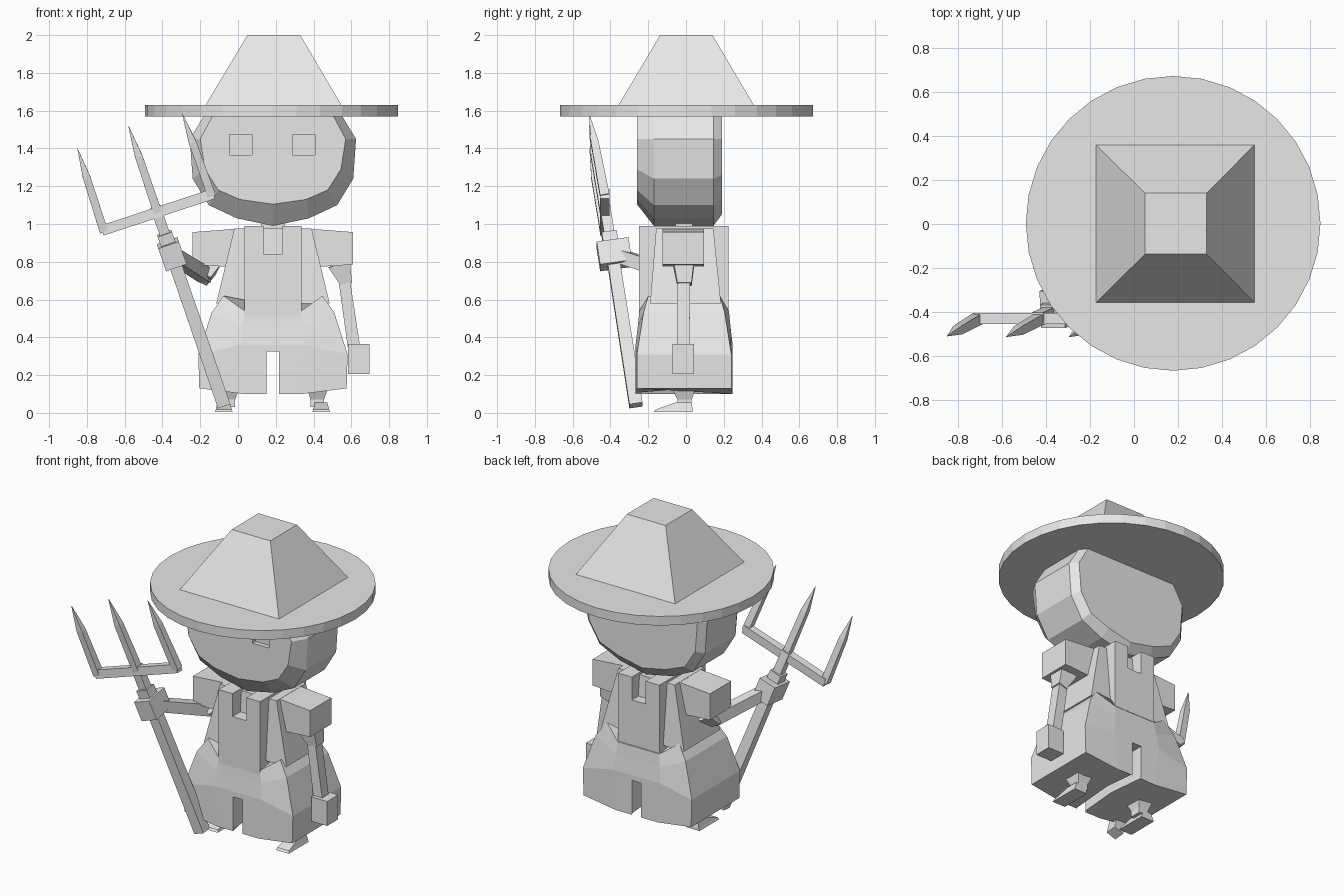
import bpy, bmesh
from mathutils import Vector

if "Cube" in bpy.data.objects:
    bpy.data.objects.remove(bpy.data.objects["Cube"], do_unlink=True)

CX = 0.185  # body centre line

grey = bpy.data.materials.new("light grey")
grey.use_nodes = True
grey.diffuse_color = (0.8, 0.8, 0.8, 1)
grey.node_tree.nodes["Principled BSDF"].inputs["Base Color"].default_value = (0.8, 0.8, 0.8, 1)


def loft(name, rings):
    """Skin a stack of equal-length point rings and cap both ends."""
    bm = bmesh.new()
    loops = [[bm.verts.new(p) for p in ring] for ring in rings]
    n = len(loops[0])
    for a, b in zip(loops, loops[1:]):
        for i in range(n):
            j = (i + 1) % n
            bm.faces.new((a[i], a[j], b[j], b[i]))
    bm.faces.new(loops[0][::-1])
    bm.faces.new(loops[-1])
    bmesh.ops.recalc_face_normals(bm, faces=bm.faces)
    mesh = bpy.data.meshes.new(name)
    bm.to_mesh(mesh)
    bm.free()
    obj = bpy.data.objects.new(name, mesh)
    bpy.context.collection.objects.link(obj)
    mesh.materials.append(grey)
    return obj


def rect(x0, x1, y0, y1, z):
    return [(x0, y0, z), (x1, y0, z), (x1, y1, z), (x0, y1, z)]


def box(name, x0, x1, y0, y1, z0, z1):
    return loft(name, [rect(x0, x1, y0, y1, z0), rect(x0, x1, y0, y1, z1)])


def beam(name, stops, ref=(0, 1, 0)):
    """Four-sided bar through (point, width, depth) stops; depth lies along ref."""
    d = (Vector(stops[-1][0]) - Vector(stops[0][0])).normalized()
    v = Vector(ref)
    v = (v - d * v.dot(d)).normalized()
    u = v.cross(d)
    rings = []
    for p, w, dep in stops:
        p = Vector(p)
        rings.append([p + u * w / 2 * a + v * dep / 2 * b
                      for a, b in ((-1, -1), (1, -1), (1, 1), (-1, 1))])
    return loft(name, rings)


def cut(obj, cutter):
    mod = obj.modifiers.new("cut", 'BOOLEAN')
    mod.operation = 'DIFFERENCE'
    mod.solver = 'EXACT'
    mod.object = cutter
    bpy.context.view_layer.objects.active = obj
    bpy.ops.object.modifier_apply(modifier=mod.name)
    bpy.data.objects.remove(cutter, do_unlink=True)


# Hat: round brim and square tapered crown
bpy.ops.mesh.primitive_cylinder_add(vertices=32, radius=0.67, depth=0.06, location=(0.178, 0.003, 1.6))
brim = bpy.context.object
brim.name = "hat_brim"
brim.data.materials.append(grey)
loft("hat_crown", [rect(CX - 0.36, CX + 0.365, -0.36, 0.362, 1.625),
                   rect(CX - 0.135, CX + 0.145, -0.137, 0.14, 2.0)])

# Head: rounded outline with bevelled front and back
outer = [(0, 0.99), (0.19, 1.03), (0.34, 1.1), (0.425, 1.24), (0.44, 1.45), (0.355, 1.59)]
front = [(0, 1.105), (0.175, 1.13), (0.29, 1.18), (0.36, 1.29), (0.385, 1.45), (0.31, 1.59)]
back = [(0, 1.05), (0.17, 1.085), (0.31, 1.14), (0.385, 1.26), (0.4, 1.45), (0.32, 1.59)]


def head_ring(half, y):
    full = half + [(-x, z) for x, z in half[:0:-1]]
    return [(CX + x, y, z) for x, z in full]


head = loft("head", [head_ring(front, -0.26), head_ring(outer, -0.17),
                     head_ring(outer, 0.145), head_ring(back, 0.19)])
for ex in (0.015, 0.348):
    cut(head, box("eye_cutter", ex - 0.06, ex + 0.06, -0.4, -0.23, 1.365, 1.475))

# Torso, neck and bib with shoulder straps
loft("torso", [rect(CX - 0.3, CX + 0.3, -0.19, 0.185, 0.58),
               rect(CX - 0.205, CX + 0.205, -0.158, 0.145, 0.975)])
box("neck", CX - 0.06, CX + 0.06, -0.055, 0.035, 0.93, 1.03)
bib = box("overall_bib", CX - 0.15, CX + 0.15, -0.25, 0.225, 0.45, 0.99)
cut(bib, box("strap_gap_cutter", CX - 0.05, CX + 0.05, -0.5, 0.5, 0.84, 1.2))


# Baggy trousers: corner and middle points per level
def trouser_ring(hx, hy, zc, mx, my, zm):
    pts = [(-hx, -hy, zc), (-mx, -my, zm), (mx, -my, zm), (hx, -hy, zc),
           (hx, hy, zc), (mx, my, zm), (-mx, my, zm), (-hx, hy, zc)]
    return [(CX + x, y - 0.01, z) for x, y, z in pts]


trousers = loft("trousers", [trouser_ring(0.39, 0.25, 0.13, 0.15, 0.257, 0.1),
                             trouser_ring(0.395, 0.25, 0.31, 0.17, 0.257, 0.36),
                             trouser_ring(0.325, 0.215, 0.53, 0.16, 0.245, 0.46),
                             trouser_ring(0.262, 0.19, 0.62, 0.15, 0.237, 0.54)])
cut(trousers, box("leg_gap_cutter", CX - 0.033, CX + 0.033, -0.5, 0.5, 0, 0.325))

# Sleeves, ankles and feet on both sides
for side, label in ((1, "left"), (-1, "right")):
    def sx(x):
        return CX + side * x
    sleeve = []
    for x, z0, z1 in ((0.19, 0.77, 0.975), (0.425, 0.785, 0.957)):
        sleeve.append([(sx(x), -0.125, z0), (sx(x), 0.095, z0), (sx(x), 0.095, z1), (sx(x), -0.125, z1)])
    loft(label + "_sleeve", sleeve)
    fx = sx(0.235)
    loft(label + "_ankle", [rect(fx - 0.035, fx + 0.035, -0.045, 0.03, 0.03),
                            rect(fx - 0.035, fx + 0.035, -0.045, 0.03, 0.07),
                            rect(fx - 0.055, fx + 0.055, -0.07, 0.05, 0.125)])
    fx = sx(0.258)
    loft(label + "_foot", [rect(fx - 0.05, fx + 0.045, -0.17, 0.035, 0.004),
                           rect(fx - 0.045, fx + 0.04, -0.16, 0.035, 0.018),
                           rect(fx - 0.035, fx + 0.03, -0.055, 0.03, 0.055)])

# Left arm hanging down
beam("left_cuff", [((0.535, -0.012, 0.79), 0.12, 0.11), ((0.575, -0.008, 0.68), 0.06, 0.075)])
beam("left_forearm", [((0.56, -0.012, 0.72), 0.06, 0.07), ((0.615, -0.015, 0.34), 0.065, 0.065)])
box("left_hand", 0.582, 0.697, -0.072, 0.042, 0.205, 0.365)


# Pitchfork: every part follows the tilted pole line
def on_pole(z):
    return Vector((-0.075 - 0.345 * (z - 0.04), -0.265 - 0.156 * (z - 0.04), z))


beam("fork_pole", [(on_pole(0.04), 0.07, 0.07), (on_pole(0.92), 0.065, 0.065)])
beam("fork_ferrule", [(on_pole(0.89), 0.08, 0.08), (on_pole(0.95), 0.08, 0.08)])
beam("fork_neck", [(on_pole(0.93), 0.055, 0.055), (on_pole(1.09), 0.055, 0.055)])
beam("fork_crossbar", [((-0.72, -0.43, 0.965), 0.055, 0.05), ((-0.13, -0.43, 1.16), 0.055, 0.05)])
for label, base, tip in (("outer", (-0.71, -0.43, 0.96), (-0.85, -0.51, 1.4)),
                         ("middle", (-0.425, -0.43, 1.06), (-0.58, -0.513, 1.52)),
                         ("inner", (-0.14, -0.43, 1.15), (-0.295, -0.513, 1.585))):
    a, b = Vector(base), Vector(tip)
    beam("fork_tine_" + label, [(a, 0.045, 0.05), (a.lerp(b, 0.65), 0.04, 0.04), (b, 0.002, 0.002)])

# Right arm reaching forward to the pole
grip = on_pole(0.84)
grip.y += 0.01
along = on_pole(1) - on_pole(0)
beam("right_hand", [(grip - along * 0.06, 0.115, 0.17), (grip + along * 0.06, 0.115, 0.17)])
beam("right_cuff", [((-0.15, 0.0, 0.78), 0.1, 0.11), ((-0.185, -0.06, 0.71), 0.065, 0.08)])
beam("right_forearm", [((-0.17, -0.03, 0.725), 0.07, 0.075), (grip, 0.065, 0.07)], ref=(0, 0, 1))
